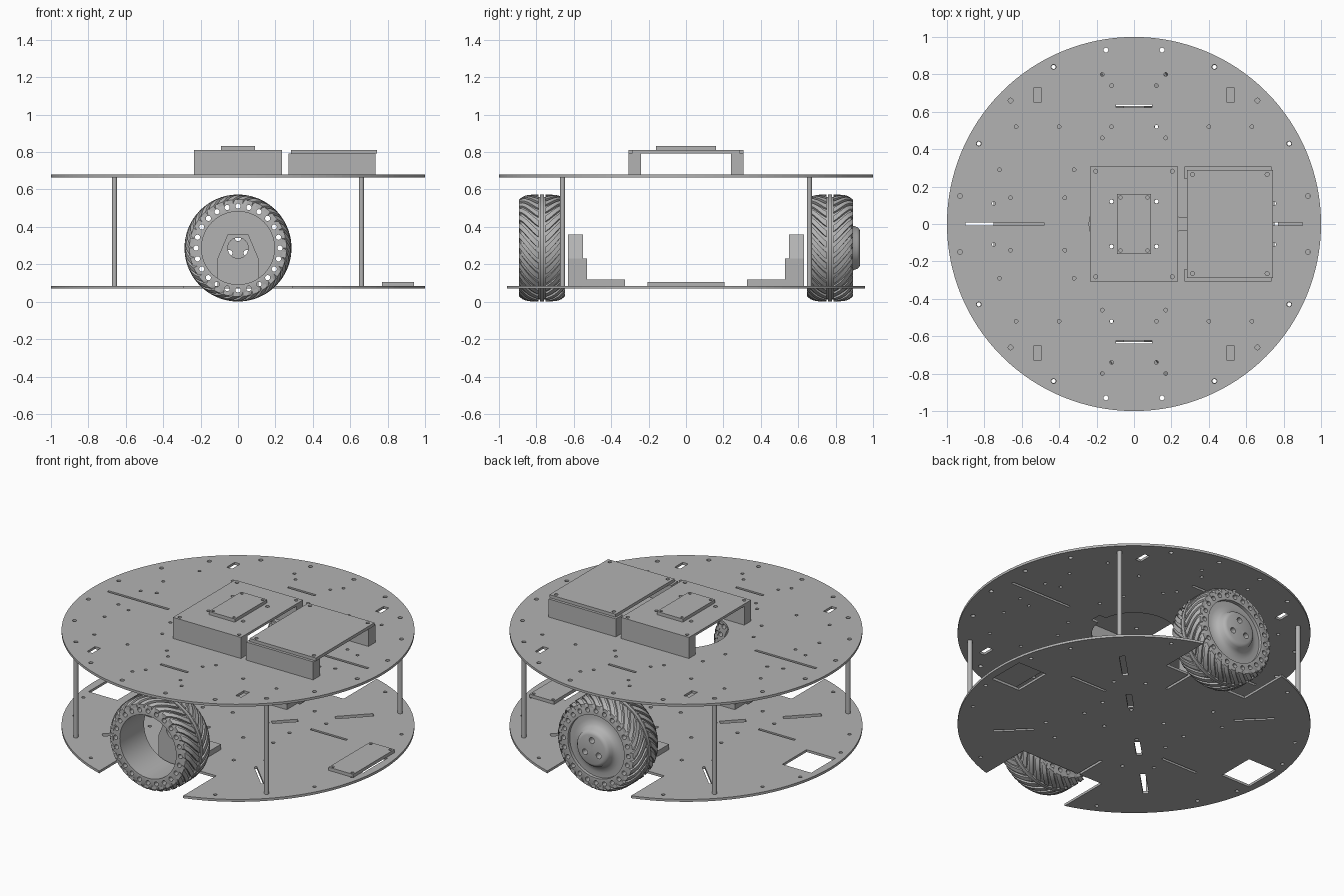
import bpy, bmesh, math
from mathutils import Matrix, Vector

old = bpy.data.objects.get("Cube")
if old:
    bpy.data.objects.remove(old)

GREY = (0.45, 0.45, 0.45, 1)
mat = bpy.data.materials.new("plain grey")
mat.use_nodes = True
mat.diffuse_color = GREY
mat.node_tree.nodes["Principled BSDF"].inputs["Base Color"].default_value = GREY


def finish(bm, name, smooth=False):
    bmesh.ops.recalc_face_normals(bm, faces=bm.faces)
    mesh = bpy.data.meshes.new(name)
    bm.to_mesh(mesh)
    bm.free()
    mesh.materials.append(mat)
    ob = bpy.data.objects.new(name, mesh)
    bpy.context.collection.objects.link(ob)
    if smooth:
        activate(ob)
        bpy.ops.object.shade_smooth_by_angle(angle=math.radians(35))
    return ob


def activate(ob):
    bpy.ops.object.select_all(action='DESELECT')
    ob.select_set(True)
    bpy.context.view_layer.objects.active = ob


def add_box(bm, x, y, z, turn=0):
    """Box from (low, high) ranges, then turned about the z axis."""
    size = Matrix.Diagonal((x[1] - x[0], y[1] - y[0], z[1] - z[0], 1))
    mid = Matrix.Translation((sum(x) / 2, sum(y) / 2, sum(z) / 2))
    bmesh.ops.create_cube(bm, size=1, matrix=Matrix.Rotation(turn, 4, 'Z') @ mid @ size)


def add_rod(bm, x, y, z, r, sides=16, axis='Z'):
    """Cylinder between z[0] and z[1], or along y when the axis is Y."""
    depth, mid = z[1] - z[0], sum(z) / 2
    if axis == 'Y':
        m = Matrix.Translation((x, mid, y)) @ Matrix.Rotation(math.pi / 2, 4, 'X')
    else:
        m = Matrix.Translation((x, y, mid))
    bmesh.ops.create_cone(bm, cap_ends=True, segments=sides, radius1=r, radius2=r,
                          depth=depth, matrix=m)


def cut(ob, bm):
    cutter = finish(bm, "cutter")
    cutter.hide_render = True
    mod = ob.modifiers.new("cut", 'BOOLEAN')
    mod.operation, mod.solver, mod.object = 'DIFFERENCE', 'EXACT', cutter
    mod.use_self = True
    activate(ob)
    bpy.ops.object.modifier_apply(modifier=mod.name)
    bpy.data.objects.remove(cutter)


def box(name, x, y, z):
    bm = bmesh.new()
    add_box(bm, x, y, z)
    return finish(bm, name)


def lathe(name, profile, centre, smooth=True):
    """Turn a (y, radius) profile about the y axis."""
    bm = bmesh.new()
    vs = [bm.verts.new((r, y, 0)) for y, r in profile]
    edges = [bm.edges.new((a, b)) for a, b in zip(vs, vs[1:] + vs[:1])]
    bmesh.ops.spin(bm, geom=vs + edges, cent=(0, 0, 0), axis=(0, 1, 0),
                   angle=2 * math.pi, steps=72)
    bmesh.ops.remove_doubles(bm, verts=bm.verts, dist=0.0002)
    bmesh.ops.translate(bm, verts=bm.verts, vec=centre)
    return finish(bm, name, smooth)


SIGNS = [(sx, sy) for sx in (-1, 1) for sy in (-1, 1)]

# Upper deck with rim holes, fixing holes and slots
TOP = (0.665, 0.68)
bm = bmesh.new()
add_rod(bm, 0, 0, TOP, 1, 128)
top_deck = finish(bm, "upper_deck")
rim = [(.15, .93), (.43, .84), (.66, .66), (.83, .43), (.93, .15)]
fixings = [(.17, .8), (.12, .74), (.63, .52), (.4, .52), (.12, .52), (.17, .46),
           (.72, .29), (.32, .29), (.37, .14), (.66, .14), (.75, .11)]
through = (0.6, 0.75)
bm = bmesh.new()
add_rod(bm, 0, 0, through, 0.24, 48)
add_box(bm, (.22, .285), (-.035, .035), through)
for sx, sy in SIGNS:
    for points, r in ((rim, .013), (fixings, .01)):
        for x, y in points:
            add_rod(bm, sx * x, sy * y, through, r, 12)
    add_box(bm, (sx * .515 - .019, sx * .515 + .019), (sy * .69 - .04, sy * .69 + .04), through)
for s in (-1, 1):
    add_box(bm, (-.095, .095), (s * .63 - .008, s * .63 + .008), through)
    add_box(bm, (s * .69 - .21, s * .69 + .21), (-.008, .008), through)
cut(top_deck, bm)

# Lower deck with wheel notches, windows, slots and holes
LOW = (0.07, 0.085)
bm = bmesh.new()
add_rod(bm, 0, 0, LOW, 1, 128)
low_deck = finish(bm, "lower_deck")
through = (0, 0.15)
bm = bmesh.new()
for s in (-1, 1):
    mid = s * .85
    add_box(bm, (-.29, .29), (s * .865 - .235, s * .865 + .235), through)
    add_box(bm, (mid - .1, mid + .1), (-.12, .12), through)
    add_box(bm, (s * .495 - .125, s * .495 + .125), (s * .19 - .008, s * .19 + .008), through)
    add_box(bm, (s * .12 - .008, s * .12 + .008), (s * .54 - .11, s * .54 + .11), through)
    for centre, half, wide, turn in ((.27, .075, .016, 1), (.67, .11, .016, 1), (.685, .115, .008, -1)):
        add_box(bm, (s * centre - half, s * centre + half), (-wide, wide), through,
                turn * math.pi / 4)
for sx, sy in SIGNS:
    for x, y in [(.12, .12), (.43, .84), (.83, .43), (.93, .2), (.3, .08), (.4, .3), (.25, .4)]:
        add_rod(bm, sx * x, sy * y, through, .011, 12)
cut(low_deck, bm)

# Posts between the decks
bm = bmesh.new()
for sx, sy in SIGNS:
    add_rod(bm, sx * .66, sy * .66, (LOW[1], TOP[0]), .014, 20)
finish(bm, "deck_posts", True)


def bridge(name, x, y, z, roof, lid=None):
    """Two side walls under a roof, open along x."""
    bm = bmesh.new()
    for s in (-1, 1):
        add_box(bm, x, sorted((s * y, s * (y - .067))), (z, roof))
    finish(bm, name + "_walls")
    lid = lid or (x, y)
    top = box(name + "_top", lid[0], (-lid[1], lid[1]), (roof, .812))
    bm = bmesh.new()
    for px in (lid[0][0] + .03, lid[0][1] - .03):
        for py in (-lid[1] + .025, lid[1] - .025):
            add_rod(bm, px, py, (roof - .02, .85), .011, 12)
    if x[0] < 0:
        for sx, sy in SIGNS:
            add_rod(bm, sx * .12, sy * .12, (roof - .02, .85), .012, 12)
    cut(top, bm)


bridge("centre_bridge", (-.235, .235), .307, TOP[1], .797)
bridge("side_bridge", (.27, .735), .307, TOP[1], .793, ((.283, .742), .29))


def board(name, x, y, z):
    ob = box(name, x, (-y, y), z)
    bm = bmesh.new()
    for px in (x[0] + .018, x[1] - .018):
        for s in (-1, 1):
            add_rod(bm, px, s * (y - .018), (z[0] - .01, z[1] + .01), .009, 12)
    cut(ob, bm)


board("upper_board", (-.09, .09), .16, (.812, .832))
board("lower_board", (.77, .94), .205, (LOW[1], .105))

# Tyres with through holes and curved chevron treads
AXLE = 0.287
half = [(.12, .195), (.12, .245), (.112, .26), (.09, .268), (.03, .274)]
tyre_profile = half + [(-y, r) for y, r in reversed(half)]


def tread(name, y0):
    bm = bmesh.new()
    count, steps = 30, 7
    for side in (-1, 1):
        for i in range(count):
            rings = []
            for j in range(steps):
                t = j / (steps - 1)
                y = side * (.018 + .104 * t)
                outer = .286 - .026 * t ** 4
                start = 2 * math.pi * (i + (side > 0) * .5) / count + .42 * t ** 1.2
                ring = []
                for da, r in ((0, .24), (0, outer), (.125, outer), (.125, .24)):
                    a = start + da
                    ring.append(bm.verts.new((r * math.cos(a), y0 + y, AXLE + r * math.sin(a))))
                rings.append(ring)
            for a, b in zip(rings, rings[1:]):
                for k in range(4):
                    n = (k + 1) % 4
                    bm.faces.new((a[k], a[n], b[n], b[k]))
            bm.faces.new(rings[0])
            bm.faces.new(rings[-1])
    finish(bm, name, True)


for s, end in ((-1, "front"), (1, "back")):
    y0 = s * .77
    tyre = lathe(end + "_tyre", tyre_profile, (0, y0, AXLE))
    bm = bmesh.new()
    for i in range(24):
        a = 2 * math.pi * i / 24
        add_rod(bm, .224 * math.cos(a), AXLE + .224 * math.sin(a), (y0 - .2, y0 + .2), .014, 12, 'Y')
    cut(tyre, bm)
    tread(end + "_tread", y0)
    lathe(end + "_centre_rib", [(-.011, .26), (-.011, .286), (.011, .286), (.011, .26)], (0, y0, AXLE))

    # Motor bracket: pointed upright, step and foot
    bm = bmesh.new()
    outline = [(-.11, LOW[1]), (.11, LOW[1]), (.11, .23), (.055, .36), (-.055, .36), (-.11, .23)]
    face = bm.faces.new([bm.verts.new((x, s * .63, z)) for x, z in outline])
    new = bmesh.ops.extrude_face_region(bm, geom=[face])["geom"]
    bmesh.ops.translate(bm, verts=[v for v in new if isinstance(v, bmesh.types.BMVert)],
                        vec=Vector((0, -s * .08, 0)))
    upright = finish(bm, end + "_motor_bracket")
    bm = bmesh.new()
    add_rod(bm, 0, AXLE, sorted((s * .5, s * .7)), .055, 24, 'Y')
    cut(upright, bm)
    box(end + "_bracket_step", (-.11, .11), sorted((s * .55, s * .53)), (LOW[1], .23))
    box(end + "_bracket_foot", (-.11, .11), sorted((s * .53, s * .325)), (LOW[1], .118))

# Domed hub cap on the back wheel
hub = lathe("back_hub", [(.08, 0), (.08, .197), (.1, .197), (.1, .165), (.108, .135), (.125, .118),
                         (.145, .112), (.156, .103), (.161, .09), (.161, 0)], (0, .77, AXLE))
bm = bmesh.new()
for i in range(3):
    a = math.pi / 2 + 2 * math.pi * i / 3
    add_rod(bm, .055 * math.cos(a), AXLE + .055 * math.sin(a), (.8, 1), .018, 16, 'Y')
cut(hub, bm)
